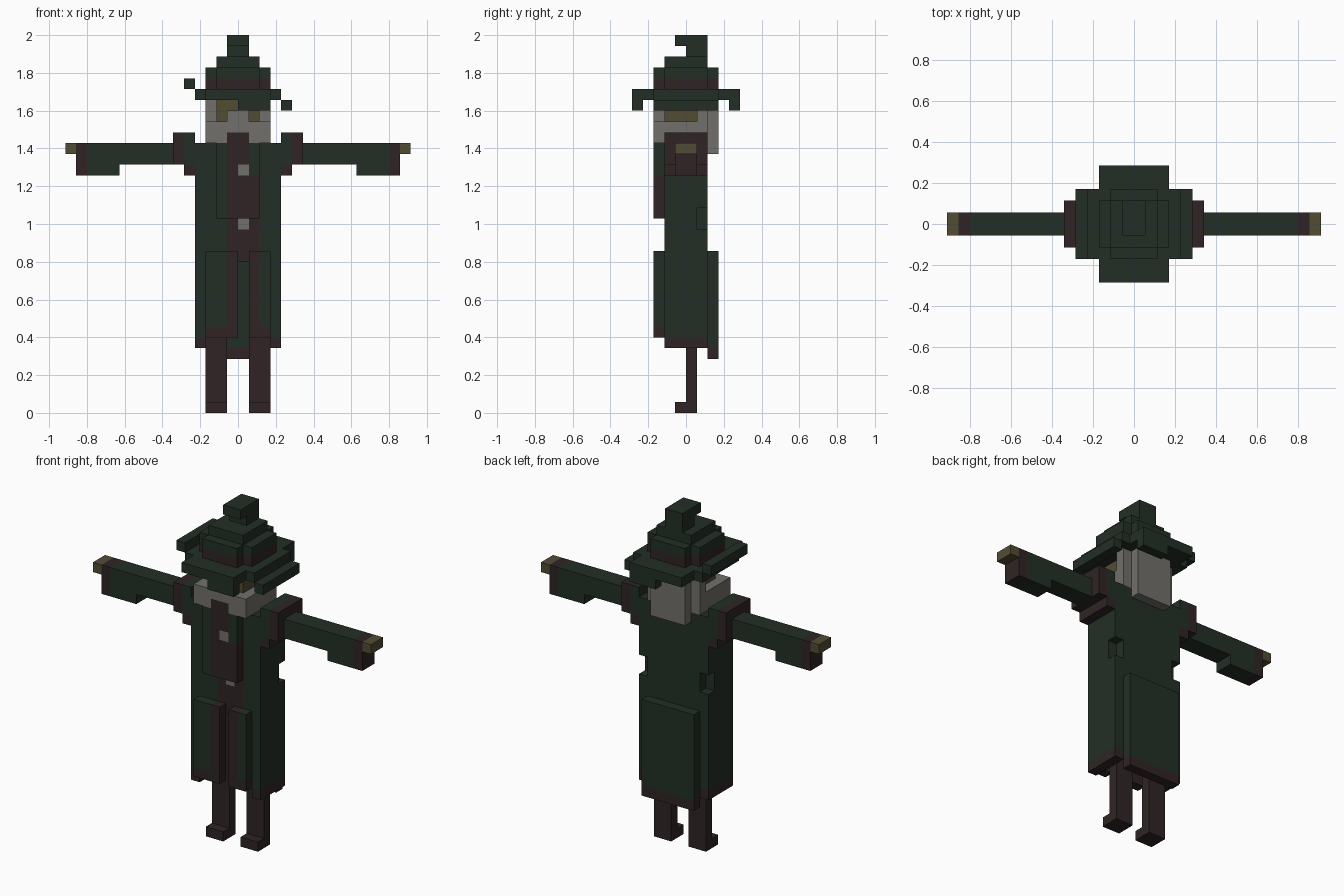
import bpy, bmesh

if "Cube" in bpy.data.objects:
    bpy.data.objects.remove(bpy.data.objects["Cube"])

V = 2 / 35  # edge of one cube cell
PALETTE = {
    "dark_green": (0.0165, 0.028, 0.0195, 1),
    "dark_maroon": (0.029, 0.0175, 0.018, 1),
    "grey_hair": (0.165, 0.16, 0.145, 1),
    "khaki_skin": (0.086, 0.072, 0.034, 1),
}
NAMES = list(PALETTE)
G, R, H, K = range(4)
mats = []
for n in NAMES:
    m = bpy.data.materials.new(n)
    m.diffuse_color = PALETTE[n]
    m.use_nodes = True
    m.node_tree.nodes["Principled BSDF"].inputs["Base Color"].default_value = m.diffuse_color
    mats.append(m)

grid = {}  # cell -> (part, colour)


def fill(part, col, x0, x1, y0, y1, z0, z1, mirror=False):
    for x in range(x0, x1):
        for y in range(y0, y1):
            for z in range(z0, z1):
                grid[x, y, z] = (part, col)
                if mirror:
                    grid[-1 - x, y, z] = (part, col)


def carve(x0, x1, y0, y1, z0, z1, mirror=False):
    for x in range(x0, x1):
        for y in range(y0, y1):
            for z in range(z0, z1):
                grid.pop((x, y, z), None)
                if mirror:
                    grid.pop((-1 - x, y, z), None)


# legs and boots
fill("legs", R, 1, 3, 0, 1, 0, 15, True)
fill("boots", R, 1, 3, -1, 1, 0, 1, True)

# coat skirt: side walls, split front, long back, each with a hem
fill("skirt_sides", G, 3, 4, -2, 2, 7, 15, True)
fill("skirt_sides", R, 3, 4, -2, 2, 6, 7, True)
fill("skirt_front", G, -3, 0, -3, -2, 8, 15)
fill("skirt_front", G, 1, 3, -3, -2, 8, 15)
fill("skirt_front", R, -1, 0, -3, -2, 8, 15)
fill("skirt_front", R, 1, 2, -3, -2, 8, 15)
fill("skirt_front", R, -3, 0, -3, -2, 7, 8)
fill("skirt_front", R, 1, 3, -3, -2, 7, 8)
fill("skirt_back", G, -3, 3, 2, 3, 6, 15)
fill("skirt_back", R, -3, 3, 2, 3, 5, 6)

# torso with a maroon front strip and notched back corners at the waist
fill("torso", G, -4, 4, -2, 2, 14, 25)
fill("torso", R, -1, 2, -2, -1, 14, 18)
carve(3, 4, 1, 2, 17, 19, True)

# chest flap and scarf
fill("chest_flap", G, -2, 2, -3, -2, 18, 25)
fill("chest_flap", R, -1, 2, -3, -2, 18, 22)
fill("chest_flap", R, -1, 1, -3, -2, 22, 25)

# buttons
fill("buttons", H, 0, 1, -3, -2, 22, 23)
fill("buttons", H, 0, 1, -2, -1, 17, 18)

# shoulders, arms, cuffs, hands
fill("arms", G, 5, 15, -1, 1, 23, 25, True)
fill("arms", G, 11, 15, -1, 1, 22, 23, True)
fill("cuffs", R, 14, 15, -1, 1, 22, 25, True)
fill("hands", K, 15, 16, -1, 1, 24, 25, True)
fill("shoulders", G, 4, 5, -2, 2, 23, 26, True)
fill("shoulders", R, 4, 5, -2, 2, 22, 23, True)
fill("shoulders", R, 5, 6, -2, 2, 23, 26, True)

# head, hair, beard, nose
fill("head", K, -2, 2, -2, 2, 24, 30)
fill("hair", H, -2, 2, 1, 3, 24, 29)
fill("hair", H, 2, 3, 1, 2, 25, 29, True)
fill("beard", H, 2, 3, -2, 2, 25, 27, True)
fill("beard", H, -3, 3, -3, -2, 25, 27)
fill("beard", H, -1, 1, -3, -2, 27, 28)
fill("scarf_knot", R, -1, 1, -3, -2, 25, 26)

# hat brim, bent up on one side and down on the others
fill("hat_brim", G, -3, 3, -5, 5, 29, 30)
fill("hat_brim", G, -4, 4, -3, 3, 29, 30)
fill("hat_brim", G, -5, -4, -3, 3, 30, 31)
fill("hat_brim", G, 4, 5, -3, 3, 28, 29)
fill("hat_brim", G, 0, 3, -5, -4, 28, 29)
fill("hat_brim", G, 0, 3, 4, 5, 28, 29)

# hat crown with band and bent tip
for part, col, z in (("hat_band", R, 30), ("hat_crown", G, 31)):
    fill(part, col, -3, 3, -2, 2, z, z + 1)
    fill(part, col, -2, 2, -3, 3, z, z + 1)
fill("hat_crown", G, -2, 2, -2, 2, 32, 33)
fill("hat_tip", G, -1, 1, 0, 2, 33, 35)
fill("hat_tip", G, -1, 1, -1, 0, 34, 35)

# outward faces of a cell: direction -> corner offsets
SIDES = {
    (1, 0, 0): ((1, 0, 0), (1, 1, 0), (1, 1, 1), (1, 0, 1)),
    (-1, 0, 0): ((0, 0, 0), (0, 0, 1), (0, 1, 1), (0, 1, 0)),
    (0, 1, 0): ((0, 1, 0), (0, 1, 1), (1, 1, 1), (1, 1, 0)),
    (0, -1, 0): ((0, 0, 0), (1, 0, 0), (1, 0, 1), (0, 0, 1)),
    (0, 0, 1): ((0, 0, 1), (1, 0, 1), (1, 1, 1), (0, 1, 1)),
    (0, 0, -1): ((0, 0, 0), (0, 1, 0), (1, 1, 0), (1, 0, 0)),
}

# one mesh per part, keeping only exposed faces
for part in sorted({p for p, _ in grid.values()}):
    bm = bmesh.new()
    for (x, y, z), (p, col) in grid.items():
        if p != part:
            continue
        for (dx, dy, dz), corners in SIDES.items():
            if (x + dx, y + dy, z + dz) in grid:
                continue
            f = bm.faces.new([bm.verts.new(((x + a) * V, (y + b) * V, (z + c) * V))
                              for a, b, c in corners])
            f.material_index = col
    bmesh.ops.remove_doubles(bm, verts=bm.verts, dist=V * 0.01)
    bmesh.ops.dissolve_limit(bm, angle_limit=0.01, verts=bm.verts, edges=bm.edges,
                             delimit={'MATERIAL'})
    me = bpy.data.meshes.new(part)
    bm.to_mesh(me)
    bm.free()
    for m in mats:
        me.materials.append(m)
    bpy.context.collection.objects.link(bpy.data.objects.new(part, me))
